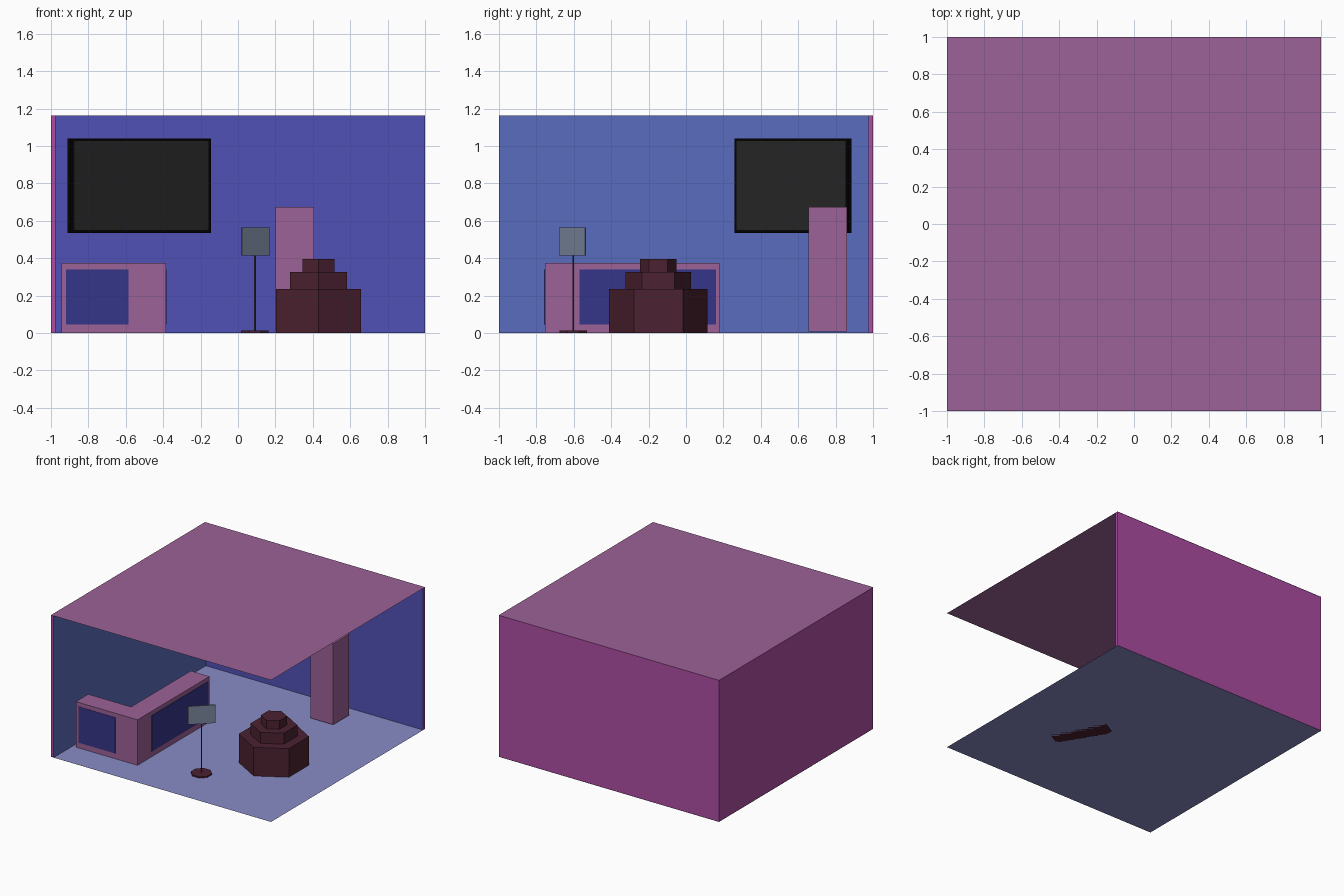
import bpy, bmesh
from math import radians, pi
from mathutils import Matrix, Vector

if "Cube" in bpy.data.objects:
    bpy.data.objects.remove(bpy.data.objects["Cube"])


def material(name, r, g, b):
    m = bpy.data.materials.new(name)
    m.diffuse_color = [(c / 255) ** 2.2 for c in (r, g, b)] + [1]
    m.use_nodes = True
    m.node_tree.nodes["Principled BSDF"].inputs["Base Color"].default_value = m.diffuse_color
    return m


MAGENTA = material("magenta", 172, 78, 162)
PURPLE = material("purple", 155, 98, 150)
BACK_BLUE = material("back_blue", 82, 82, 182)
LEFT_BLUE = material("left_blue", 90, 108, 188)
FLOOR_BLUE = material("floor_blue", 135, 138, 196)
PANEL_BLUE = material("panel_blue", 56, 56, 136)
MAROON = material("maroon", 76, 38, 52)
BLACK = material("black", 10, 10, 13)
SCREEN = material("screen", 46, 46, 46)
GREY = material("grey_blue", 120, 132, 154)
METAL = material("dark_metal", 70, 70, 78)


def finish(name, bm, *mats):
    bmesh.ops.recalc_face_normals(bm, faces=bm.faces)
    mesh = bpy.data.meshes.new(name)
    bm.to_mesh(mesh)
    bm.free()
    for m in mats:
        mesh.materials.append(m)
    ob = bpy.data.objects.new(name, mesh)
    bpy.context.collection.objects.link(ob)
    return ob


def box(name, center, size, mat, angle=0):
    bm = bmesh.new()
    bmesh.ops.create_cube(bm, size=1, matrix=Matrix.Diagonal((*size, 1)))
    ob = finish(name, bm, mat)
    ob.location = center
    ob.rotation_euler.z = radians(angle)
    return ob


def prism(name, outline, z0, z1, *mats, side_mats={}):
    """Extrude an outline upward; side_mats maps outline edge -> material slot."""
    bm = bmesh.new()
    low = [bm.verts.new((x, y, z0)) for x, y in outline]
    top = [bm.verts.new((x, y, z1)) for x, y in outline]
    bm.faces.new(low)
    bm.faces.new(top)
    n = len(outline)
    for i in range(n):
        j = (i + 1) % n
        f = bm.faces.new((low[i], low[j], top[j], top[i]))
        f.material_index = side_mats.get(i, 0)
    return finish(name, bm, *mats)


def cylinder(name, x, y, z0, z1, radius, sides, mat, turn=0):
    bm = bmesh.new()
    bmesh.ops.create_cone(bm, cap_ends=True, segments=sides, radius1=radius,
                          radius2=radius, depth=z1 - z0,
                          matrix=Matrix.Rotation(turn, 4, 'Z'))
    ob = finish(name, bm, mat)
    ob.location = (x, y, (z0 + z1) / 2)


def sheet(name, z, mat):
    bm = bmesh.new()
    bmesh.ops.create_grid(bm, x_segments=1, y_segments=1, size=1,
                          matrix=Matrix.Translation((0, 0, z)))
    finish(name, bm, mat)


# Room shell: floor, ceiling and two walls with blue inner faces
H = 1.165
sheet("floor", 0, FLOOR_BLUE)
sheet("ceiling", H, PURPLE)
prism("walls", [(-1, -1), (-.975, -1), (-.975, .975), (1, .975), (1, 1), (-1, 1)],
      .001, H - .002, MAGENTA, LEFT_BLUE, BACK_BLUE, side_mats={1: 1, 2: 2})

# L-shaped counter with a panel on each outer face
prism("counter", [(-.945, -.755), (-.385, -.755), (-.385, .18), (-.555, .18),
                  (-.555, -.595), (-.945, -.595)], .001, .375, PURPLE)
box("counter_front_panel", (-.753, -.755, .193), (.335, .006, .295), PANEL_BLUE)
box("counter_side_panel", (-.385, -.205, .193), (.006, .73, .295), PANEL_BLUE)

# Pillar near the back wall
box("pillar", (.304, .758, .34), (.205, .205, .665), PURPLE)

# Television set diagonally across the corner
angle = 38.9
tv_center = Vector((-.527, .573, .7875))
facing = Matrix.Rotation(radians(angle), 3, 'Z') @ Vector((0, -1, 0))
box("television_frame", tv_center, (.965, .025, .505), BLACK, angle)
box("television_screen", tv_center + facing * .0125, (.925, .004, .475), SCREEN, angle)

# Sign on a stand
cylinder("sign_base", .09, -.603, .001, .012, .08, 8, MAROON, pi / 8)
cylinder("sign_pole", .09, -.603, .012, .45, .005, 8, METAL)
box("sign_board", (.094, -.607, .49), (.205, .007, .15), GREY, 43.5)

# Three stacked hexagonal tiers
for name, z0, z1, r in (("lower", 0, .235, .2625), ("middle", .235, .325, .175),
                        ("upper", .325, .395, .098)):
    cylinder(name + "_tier", .43, -.148, z0, z1, r, 6, MAROON)
